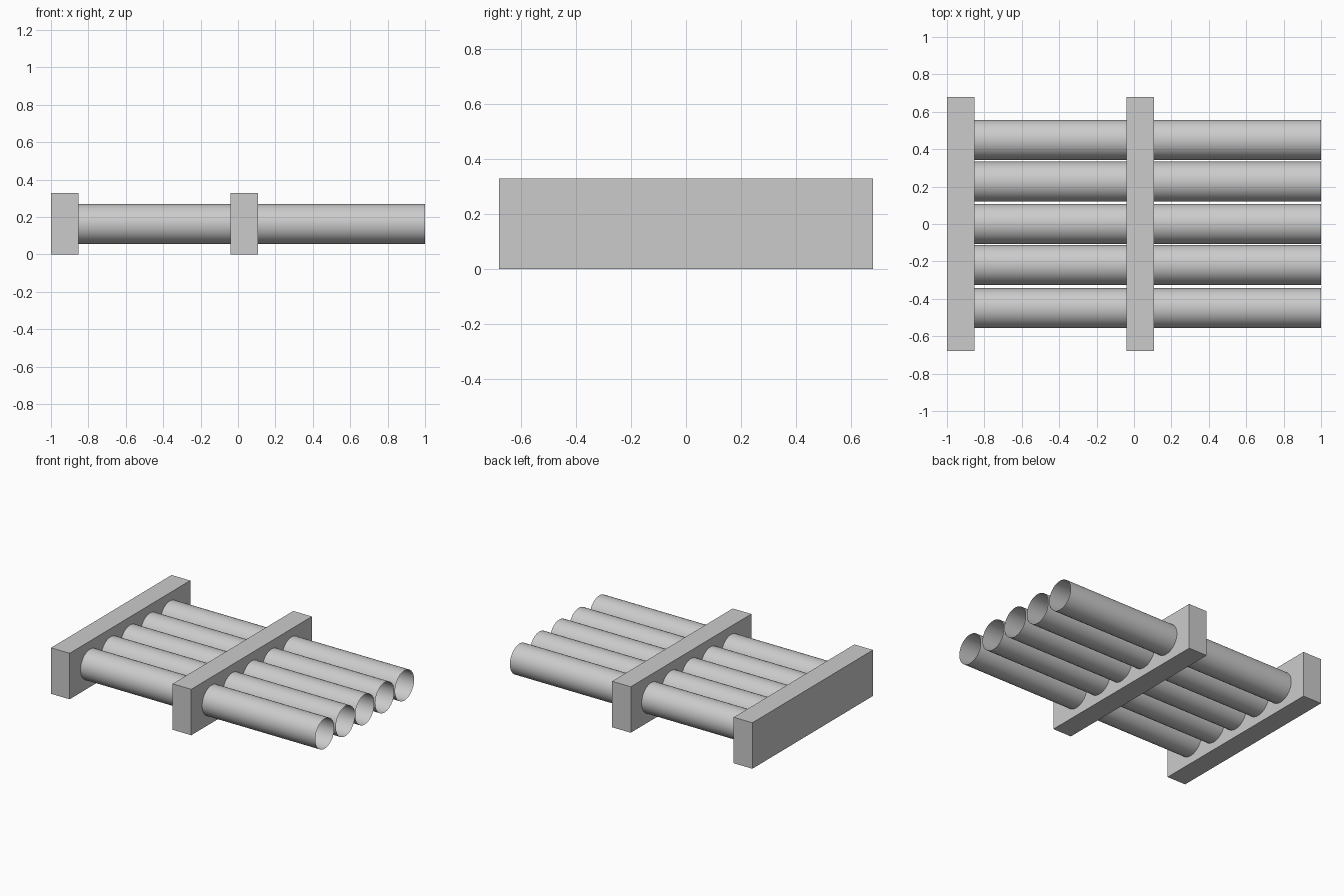
import bpy, bmesh
from math import radians
from mathutils import Matrix

if "Cube" in bpy.data.objects:
    bpy.data.objects.remove(bpy.data.objects["Cube"])


def finish(bm, name):
    mesh = bpy.data.meshes.new(name)
    bm.to_mesh(mesh)
    bm.free()
    ob = bpy.data.objects.new(name, mesh)
    bpy.context.collection.objects.link(ob)
    return ob


def bar(name, x0, x1, half_width, height):
    bm = bmesh.new()
    bmesh.ops.create_cube(bm, size=1, matrix=Matrix.Translation(((x0 + x1) / 2, 0, height / 2))
                          @ Matrix.Diagonal((x1 - x0, 2 * half_width, height, 1)))
    return finish(bm, name)


def tube(name, x0, x1, y, z, radius):
    # thin-skinned open pipe lying along x
    bm = bmesh.new()
    bmesh.ops.create_cone(bm, cap_ends=False, segments=48, radius1=radius, radius2=radius,
                          depth=x1 - x0,
                          matrix=Matrix.Translation(((x0 + x1) / 2, y, z))
                          @ Matrix.Rotation(radians(90), 4, 'Y'))
    for f in bm.faces:
        f.smooth = True
    return finish(bm, name)


# Closed end bar and middle support bar
bar("end_bar", -1.0, -0.853, 0.68, 0.328)
bar("middle_bar", -0.04, 0.107, 0.68, 0.328)

# Row of five open tubes running through the middle bar
for i, y in enumerate((-0.45, -0.218, 0.001, 0.226, 0.45)):
    tube(f"tube_{i + 1}", -0.856, 1.0, y, 0.163, 0.107)
